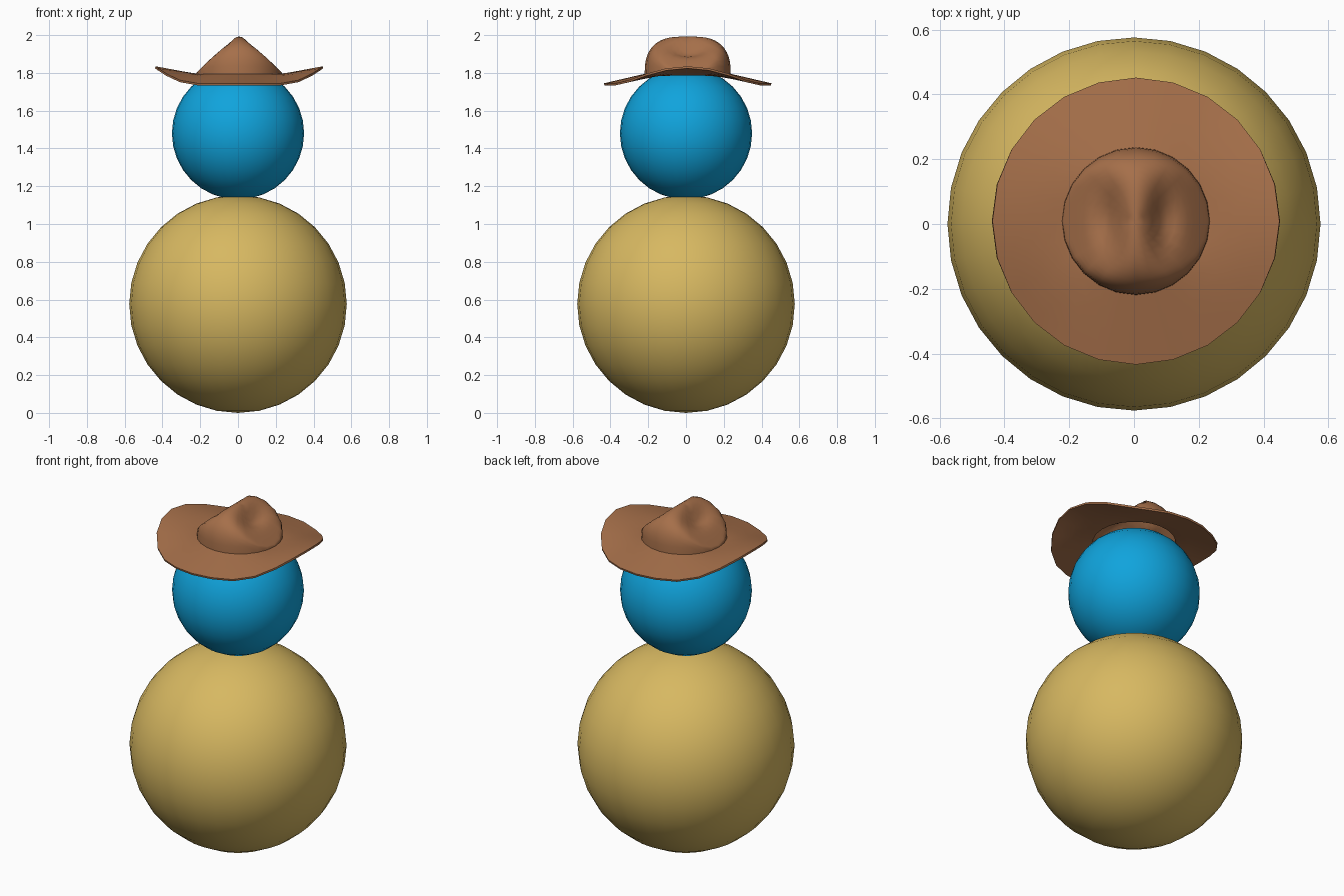
import bpy, bmesh, math

if "Cube" in bpy.data.objects:
    bpy.data.objects.remove(bpy.data.objects["Cube"])


def paint(obj, rgb):
    mat = bpy.data.materials.new(obj.name + "_color")
    mat.diffuse_color = (*rgb, 1)
    mat.use_nodes = True
    mat.node_tree.nodes["Principled BSDF"].inputs["Base Color"].default_value = mat.diffuse_color
    obj.data.materials.append(mat)


def ball(name, radius, z, rgb):
    bpy.ops.mesh.primitive_uv_sphere_add(segments=32, ring_count=16, radius=radius, location=(0, 0, z))
    obj = bpy.context.object
    obj.name = name
    bpy.ops.object.shade_smooth()
    paint(obj, rgb)


# Body and head
ball("body", 0.576, 0.576, (0.68, 0.48, 0.12))
ball("head", 0.35, 1.48, (0.005, 0.37, 0.72))

# Hat: polar grid with a pinched crown and a brim curled up at the sides
SEG, CX, CY = 24, 0.006, 0.009
CROWN_R, RIM_R, BASE_Z = 0.228, 0.443, 1.795


def crown_z(x, y):
    r = min(math.hypot(x, y) / CROWN_R, 1)
    dome = 0.205 * (1 - r ** 2.6) ** (1 / 2.6)
    wedge = 0.235 - math.sqrt(x * x + 0.03 ** 2)
    k = 0.015
    h = 0.5 * (dome + wedge - math.sqrt((dome - wedge) ** 2 + k * k))
    dent = 0.045 * math.exp(-((abs(x) - 0.085) / 0.04) ** 2 - (y / 0.10) ** 2)
    return BASE_Z + max(h - dent, 0)


def brim_z(x, y, t):
    u = abs(x) / max(math.hypot(x, y), 1e-6)
    rim = 1.745 + 0.09 * (max(u - 0.52, 0) / 0.48) ** 1.8
    return BASE_Z + (rim - BASE_Z) * t


bm = bmesh.new()
N = 14
rings = [(CROWN_R * math.sin(i / N * math.pi / 2), None) for i in range(1, N + 1)]
rings += [(CROWN_R + (RIM_R - CROWN_R) * t, t) for t in (0.06, 0.3, 0.55, 0.8, 1)]
top = bm.verts.new((CX, CY, crown_z(0, 0)))
prev = None
for r, t in rings:
    ring = []
    for j in range(SEG):
        a = 2 * math.pi * j / SEG
        x, y = r * math.cos(a), r * math.sin(a)
        z = crown_z(x, y) if t is None else brim_z(x, y, t)
        ring.append(bm.verts.new((x + CX, y + CY, z)))
    for j in range(SEG):
        k = (j + 1) % SEG
        if prev is None:
            bm.faces.new((top, ring[j], ring[k]))
        else:
            bm.faces.new((prev[j], ring[j], ring[k], prev[k]))
    prev = ring
mesh = bpy.data.meshes.new("hat")
bm.to_mesh(mesh)
bm.free()
hat = bpy.data.objects.new("hat", mesh)
bpy.context.collection.objects.link(hat)
paint(hat, (0.38, 0.16, 0.068))

# Felt thickness
solid = hat.modifiers.new("thickness", 'SOLIDIFY')
solid.thickness = 0.011
solid.offset = -1
bpy.ops.object.select_all(action='DESELECT')
hat.select_set(True)
bpy.context.view_layer.objects.active = hat
bpy.ops.object.modifier_apply(modifier="thickness")
bpy.ops.object.shade_smooth_by_angle(angle=math.radians(50))
